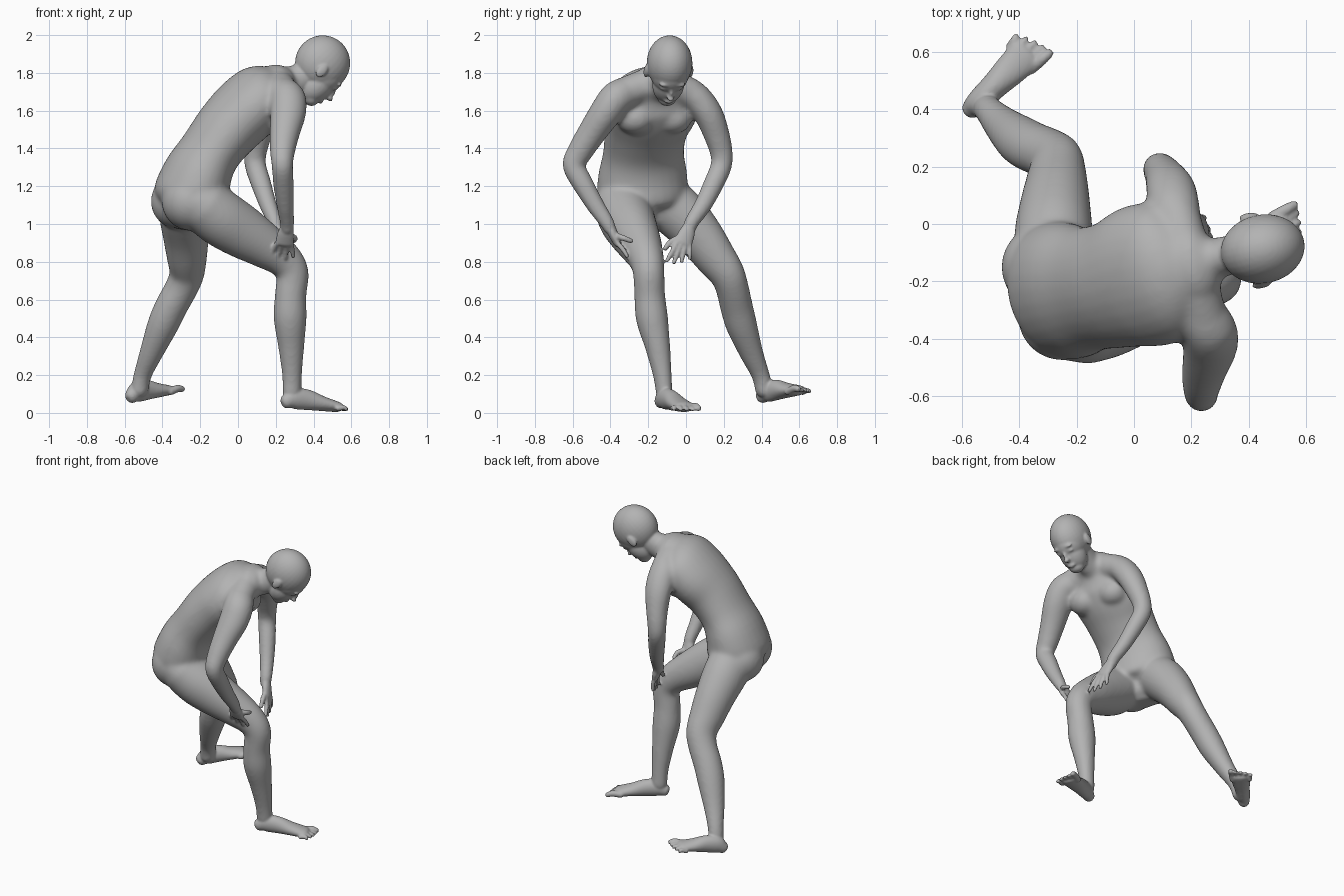
import bpy, bmesh
from math import cos, sin, pi
from mathutils import Vector, Matrix

cube = bpy.data.objects.get("Cube")
if cube:
    bpy.data.objects.remove(cube, do_unlink=True)

skin = bpy.data.materials.new("plain grey")
skin.use_nodes = True
grey = (0.45, 0.45, 0.45, 1)
skin.diffuse_color = grey
skin.node_tree.nodes["Principled BSDF"].inputs["Base Color"].default_value = grey

bm = bmesh.new()
SEGMENTS = 28
mesh = bpy.data.meshes.new("body")
body = bpy.data.objects.new("body", mesh)
bpy.context.scene.collection.objects.link(body)


def smooth_path(rings, steps=4):
    """Pass a smooth curve through the rings (x, y, z, half width, half depth)."""
    padded = [rings[0]] + list(rings) + [rings[-1]]
    result = []
    for p, q, r, s in zip(padded, padded[1:], padded[2:], padded[3:]):
        for k in range(steps):
            t = k / steps
            result.append([b + 0.5 * t * (c - a + t * (2*a - 5*b + 4*c - d + t * (3*(b - c) + d - a)))
                           for a, b, c, d in zip(p, q, r, s)])
    result.append(list(rings[-1]))
    return result


def loft(rings, side):
    """Closed tube with elliptical sections and rounded ends."""
    path = smooth_path(rings)
    centres = [Vector(p[:3]) for p in path]
    sections = []
    last = len(path) - 1
    for i, p in enumerate(path):
        tangent = (centres[min(i + 1, last)] - centres[max(i - 1, 0)]).normalized()
        across = Vector(side)
        across = (across - tangent * across.dot(tangent)).normalized()
        deep = tangent.cross(across)
        section = (centres[i], across * p[3], deep * p[4])
        reach = tangent * min(p[3], p[4]) * (-1 if i == 0 else 1)
        cap = [(centres[i] + reach * sin(h), across * p[3] * cos(h), deep * p[4] * cos(h))
               for h in (pi / 6, pi / 3)]
        if i == 0:
            sections += cap[::-1] + [section]
        elif i == last:
            sections += [section] + cap
        else:
            sections.append(section)
    angles = [2 * pi * j / SEGMENTS for j in range(SEGMENTS)]
    loops = [[bm.verts.new(centre + across * cos(a) + deep * sin(a)) for a in angles]
             for centre, across, deep in sections]
    for low, high in zip(loops, loops[1:]):
        for j in range(SEGMENTS):
            n = (j + 1) % SEGMENTS
            bm.faces.new((low[j], low[n], high[n], high[j]))
    bm.faces.new(loops[0][::-1])
    bm.faces.new(loops[-1])


def blob(centre, half, frame=Matrix.Identity(4)):
    """Ellipsoid, optionally in a tilted frame."""
    place = frame @ Matrix.Translation(centre) @ Matrix.Diagonal((*half, 1))
    bmesh.ops.create_uvsphere(bm, u_segments=32, v_segments=20, radius=1, matrix=place)


def fuse(voxel, iterations):
    """Merge everything built so far into one relaxed skin."""
    bmesh.ops.recalc_face_normals(bm, faces=bm.faces[:])
    bm.to_mesh(body.data)
    remesh = body.modifiers.new("fuse", "REMESH")
    remesh.mode = "VOXEL"
    remesh.voxel_size = voxel
    remesh.use_smooth_shade = True
    relax = body.modifiers.new("relax", "SMOOTH")
    relax.factor = 0.5
    relax.iterations = iterations
    bpy.context.view_layer.objects.active = body
    body.select_set(True)
    for name in ("fuse", "relax"):
        bpy.ops.object.modifier_apply(modifier=name)


def digit(start, middle, end, radius):
    points = [Vector(p) for p in (start, middle, end)]
    loft([(*p, radius * k, radius * k) for p, k in zip(points, (1, 1, 0.8))], (0.6, -0.5, 0.62))


def hand(wrist, knuckle, tip, side, thumb_tip):
    wrist, knuckle, tip, thumb_tip = map(Vector, (wrist, knuckle, tip, thumb_tip))
    side = Vector(side).normalized()
    middle = wrist.lerp(knuckle, 0.5)
    loft([(*wrist, 0.032, 0.028), (*middle, 0.045, 0.026), (*knuckle, 0.048, 0.02)], side)
    for i in range(4):
        spread = side * (0.036 - 0.024 * i)
        end = tip.lerp(knuckle, (0.1, 0, 0.06, 0.22)[i]) + spread * 1.7
        start = knuckle + spread
        digit(start, start.lerp(end, 0.5) + side.cross(tip - knuckle) * 0.04, end, 0.0135)
    digit(middle, middle.lerp(thumb_tip, 0.5) + side * 0.025, thumb_tip, 0.016)


def foot(heel, ball, medial):
    heel, ball = Vector(heel), Vector(ball)
    forward = (ball - heel).normalized()
    inward = Vector((-forward.y, forward.x, 0)).normalized() * medial
    rings = []
    for t, a, b in ((0, .036, .04), (.15, .043, .056), (.42, .047, .054), (.7, .056, .04), (1, .063, .028)):
        rings.append((*(heel.lerp(ball, t) + Vector((0, 0, b))), a, b))
    loft(rings, inward)
    for i in range(5):
        radius = 0.02 if i == 0 else 0.0135
        base = ball + inward * (0.048 - 0.027 * i) + Vector((0, 0, radius + 0.004))
        tip = base + forward * (0.064 - 0.0025 * i * i) + inward * (0.006 - 0.004 * i)
        digit(base - forward * 0.02, base.lerp(tip, 0.5) + Vector((0, 0, 0.008)), tip, radius)


# Torso, leaning forward, with shoulder girdle and neck
torso_side = (-0.3, 0.95, 0)
loft([(-.26, -.23, 1.08, .18, .13), (-.25, -.23, 1.14, .24, .195), (-.215, -.23, 1.26, .24, .18),
      (-.15, -.225, 1.38, .218, .16), (-.06, -.21, 1.5, .225, .17), (.04, -.18, 1.605, .252, .178),
      (.13, -.165, 1.695, .235, .16), (.2, -.15, 1.74, .15, .108)], torso_side)
loft([(.25, -.345, 1.69, .08, .08), (.19, -.145, 1.745, .088, .088), (.15, .03, 1.69, .08, .08)], (1, 0, 0))
loft([(.18, -.14, 1.73, .1, .105), (.28, -.12, 1.75, .072, .086), (.37, -.1, 1.79, .069, .08)], (0, 1, 0))

# Chest and buttocks
blob((.115, -.07, 1.56), (.09, .1, .085))
blob((.175, -.27, 1.56), (.09, .1, .085))
blob((-.315, -.15, 1.12), (.147, .15, .147))
blob((-.25, -.32, 1.12), (.155, .155, .155))

# Right leg, stepping forward
loft([(-.18, -.335, 1.1, .155, .145), (-.09, -.315, 1.03, .15, .15), (.02, -.28, .96, .133, .142),
      (.14, -.24, .885, .113, .12), (.24, -.21, .815, .093, .099), (.288, -.197, .74, .083, .087),
      (.278, -.192, .62, .082, .084), (.276, -.18, .5, .085, .088), (.282, -.15, .35, .067, .07),
      (.286, -.125, .2, .05, .054), (.286, -.115, .1, .044, .052)], (-.35, .93, 0))

# Left leg, stretched back and outward
loft([(-.28, -.1, 1.11, .135, .145), (-.28, -.02, 1.04, .133, .143), (-.275, .07, .94, .12, .128),
      (-.27, .15, .83, .104, .114), (-.27, .215, .74, .09, .099), (-.3, .245, .66, .085, .091),
      (-.355, .268, .56, .084, .09), (-.4, .295, .46, .08, .086), (-.458, .345, .32, .061, .067),
      (-.505, .395, .2, .047, .051), (-.52, .413, .12, .046, .052)], (-.74, .67, 0))

# Right arm, elbow out
loft([(.21, -.29, 1.7, .085, .085), (.26, -.365, 1.67, .096, .09), (.265, -.425, 1.59, .096, .086),
      (.247, -.5, 1.48, .08, .076), (.235, -.563, 1.38, .067, .068), (.235, -.595, 1.31, .057, .06),
      (.24, -.55, 1.22, .056, .057), (.25, -.48, 1.1, .047, .049), (.26, -.42, 1.01, .04, .04),
      (.26, -.4, .97, .038, .034)], (1, 0, 0))

# Left arm, reaching down across the body
loft([(.15, -.01, 1.7, .085, .08), (.14, .052, 1.67, .09, .08), (.128, .12, 1.58, .087, .077),
      (.108, .163, 1.47, .071, .069), (.092, .187, 1.38, .061, .061), (.092, .187, 1.31, .057, .057),
      (.12, .15, 1.22, .055, .055), (.16, .09, 1.1, .047, .048), (.195, .03, 1.01, .04, .04),
      (.2, .015, .97, .038, .036)], (1, 0, 0))

fuse(0.012, 12)
bm.clear()
bm.from_mesh(body.data)

# Feet, then hands on either side of the forward knee
foot((.26, -.132, .022), (.522, -.01, .004), 1)
foot((-.562, .405, .05), (-.378, .588, .092), -1)
hand((.26, -.405, .99), (.245, -.365, .9), (.23, -.305, .82), (1, 0, 0), (.295, -.29, .91))
hand((.2, .02, .99), (.24, -.015, .9), (.265, -.045, .795), (.3, -.95, 0), (.255, -.11, .87))

# Head, bowed: local x is the face direction, local z is the crown
forward = Vector((.68, .13, -.72)).normalized()
left = Vector((-.2, .98, 0))
left = (left - forward * left.dot(forward)).normalized()
crown = forward.cross(left)
head = Matrix((forward, left, crown)).transposed().to_4x4()
head.translation = (.448, -.087, 1.852)
blob((0, 0, 0), (.147, .12, .147), head)
blob((.045, 0, -.03), (.108, .1, .11), head)
blob((.062, 0, -.1), (.083, .084, .11), head)
blob((.088, 0, -.175), (.045, .05, .04), head)
blob((.145, 0, -.085), (.022, .012, .04), head)
blob((.155, 0, -.102), (.025, .019, .014), head)
blob((.134, 0, -.148), (.017, .028, .014), head)
for s in (-1, 1):
    blob((.128, .04 * s, -.055), (.017, .022, .013), head)
    blob((.136, .036 * s, -.022), (.016, .034, .012), head)
    blob((.012, .12 * s, -.05), (.026, .013, .04), head)

# One continuous skin
fuse(0.007, 4)
bm.free()
body.data.materials.clear()
body.data.materials.append(skin)
